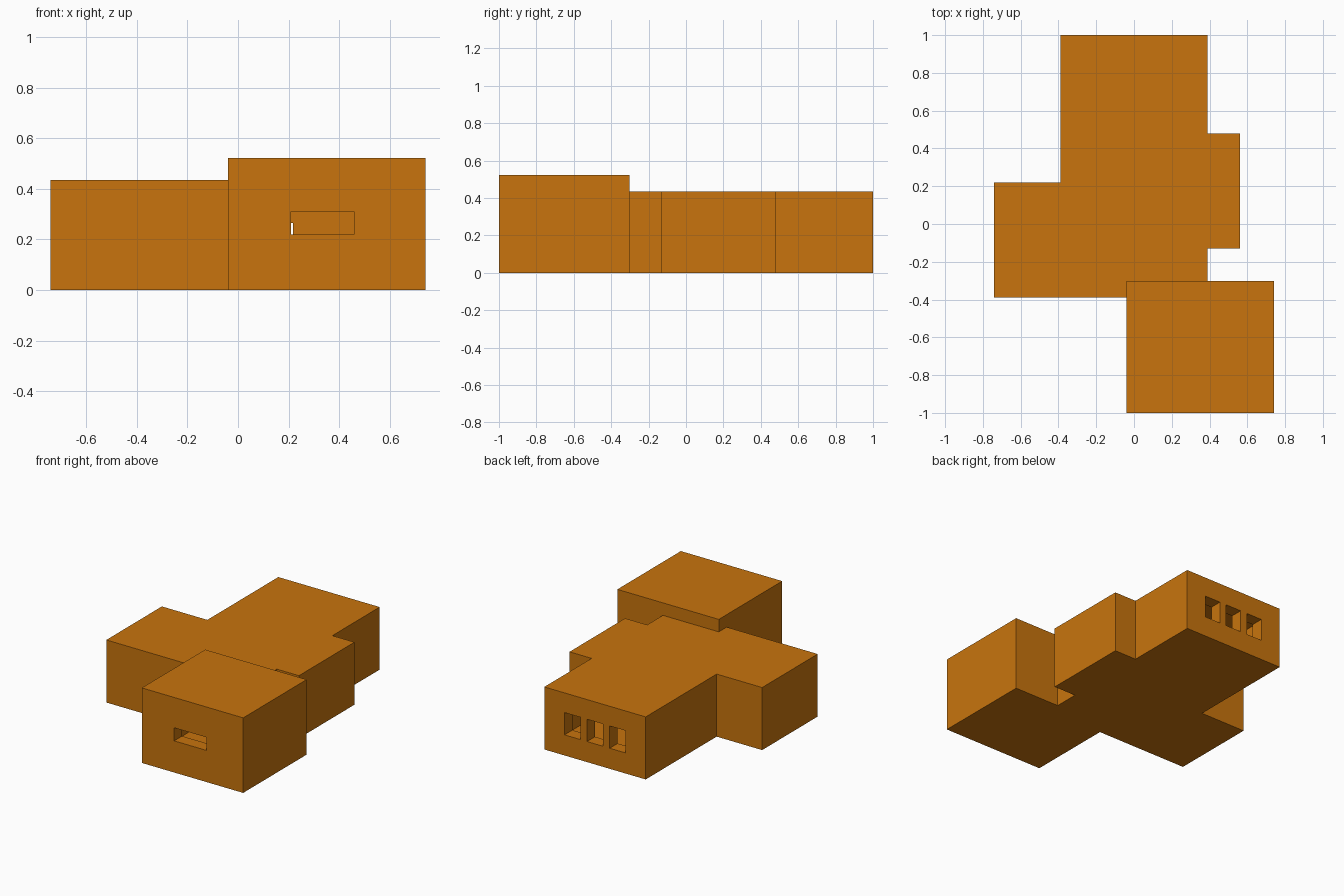
import bpy
import bmesh

if "Cube" in bpy.data.objects:
    bpy.data.objects.remove(bpy.data.objects["Cube"])

T = 0.087            # wall, floor and roof thickness
H_MAIN, H_FRONT = 0.435, 0.522

orange = bpy.data.materials.new("burnt_orange")
orange.diffuse_color = (0.58, 0.175, 0.004, 1)
orange.use_nodes = True
orange.node_tree.nodes["Principled BSDF"].inputs["Base Color"].default_value = orange.diffuse_color


def prism(name, outline, z0, z1):
    """Extrude a counter-clockwise floor plan between two heights."""
    bm = bmesh.new()
    face = bm.faces.new([bm.verts.new((x, y, z0)) for x, y in outline])
    ext = bmesh.ops.extrude_face_region(bm, geom=[face], use_keep_orig=True)
    top = [g for g in ext["geom"] if isinstance(g, bmesh.types.BMVert)]
    bmesh.ops.translate(bm, verts=top, vec=(0, 0, z1 - z0))
    bmesh.ops.recalc_face_normals(bm, faces=bm.faces)
    mesh = bpy.data.meshes.new(name)
    bm.to_mesh(mesh)
    bm.free()
    mesh.materials.append(orange)
    obj = bpy.data.objects.new(name, mesh)
    bpy.context.collection.objects.link(obj)
    return obj


def box(name, x0, x1, y0, y1, z0, z1):
    return prism(name, [(x0, y0), (x1, y0), (x1, y1), (x0, y1)], z0, z1)


def combine(target, tool, operation):
    """Apply one boolean and remove the helper."""
    mod = target.modifiers.new(operation.lower(), "BOOLEAN")
    mod.operation, mod.solver, mod.object = operation, "EXACT", tool
    bpy.context.view_layer.objects.active = target
    bpy.ops.object.modifier_apply(modifier=mod.name)
    bpy.data.objects.remove(tool)


def main_plan(t):
    """Main hall with left wing and right bay, inset by t."""
    return [(-0.74 + t, -0.39 + t), (0.39 - t, -0.39 + t),
            (0.39 - t, -0.13 + t), (0.56 - t, -0.13 + t),
            (0.56 - t, 0.48 - t), (0.39 - t, 0.48 - t),
            (0.39 - t, 1 - t), (-0.39 + t, 1 - t),
            (-0.39 + t, 0.22 - t), (-0.74 + t, 0.22 - t)]


# Outer shell: low main hall and taller front room sharing a wall
house = prism("house_shell", main_plan(0), 0, H_MAIN)
combine(house, box("front_room", -0.04, 0.74, -1, -0.303, 0, H_FRONT), "UNION")

# Hollow interiors
combine(house, prism("main_cavity", main_plan(T), T, H_MAIN - T), "DIFFERENCE")
combine(house, box("front_cavity", -0.04 + T, 0.74 - T, -1 + T, -0.39,
                   T, H_FRONT - T), "DIFFERENCE")

# Doorway between the rooms
combine(house, box("doorway", 0.13, 0.217, -0.45, -0.25, T, 0.265), "DIFFERENCE")

# Wide front window
combine(house, box("front_window", 0.209, 0.458, -1.1, -0.88, 0.22, 0.311), "DIFFERENCE")

# Three rear windows
for cx in (-0.174, 0, 0.174):
    combine(house, box("rear_window", cx - 0.061, cx + 0.061, 0.88, 1.1,
                       0.143, 0.298), "DIFFERENCE")
